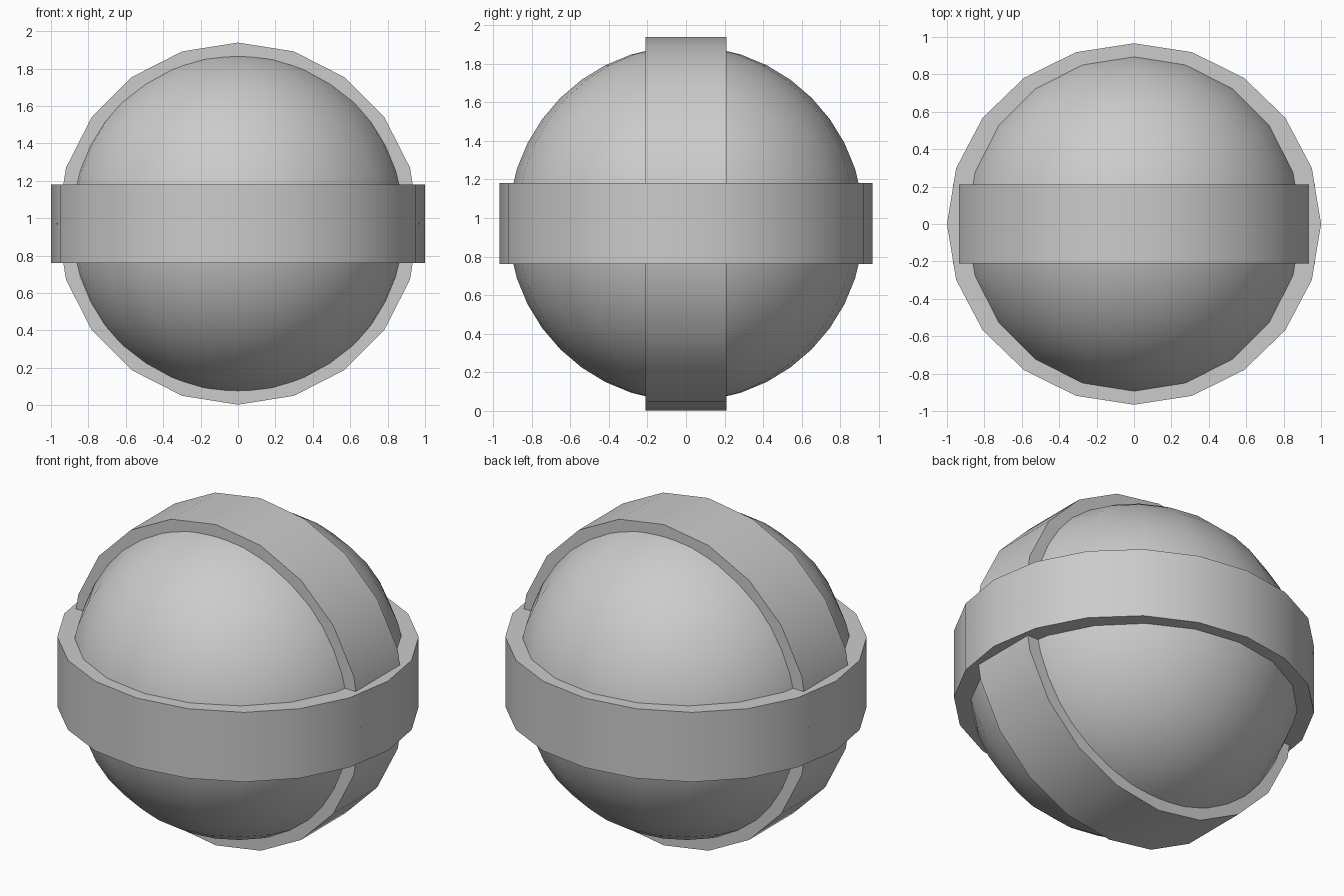
import bpy, bmesh, math
from mathutils import Matrix

if "Cube" in bpy.data.objects:
    bpy.data.objects.remove(bpy.data.objects["Cube"])

CZ = 0.971      # height of the common centre
SIDES = 20


def finish(name, bm):
    bmesh.ops.recalc_face_normals(bm, faces=bm.faces)
    mesh = bpy.data.meshes.new(name)
    bm.to_mesh(mesh)
    bm.free()
    ob = bpy.data.objects.new(name, mesh)
    bpy.context.collection.objects.link(ob)
    ob.location.z = CZ
    bpy.ops.object.select_all(action='DESELECT')
    bpy.context.view_layer.objects.active = ob
    ob.select_set(True)
    bpy.ops.object.shade_smooth_by_angle(angle=math.radians(30))
    return ob


def band(name, rx, ry, half_width, wall, rotation=None):
    """Closed square-section hoop around the local z axis."""
    bm = bmesh.new()
    loops = []
    for i in range(SIDES):
        a = 2 * math.pi * i / SIDES
        c, s = math.cos(a), math.sin(a)
        section = [(0, -half_width), (0, half_width), (wall, half_width), (wall, -half_width)]
        loops.append([bm.verts.new(((rx - d) * c, (ry - d) * s, z)) for d, z in section])
    for i in range(SIDES):
        p, q = loops[i], loops[(i + 1) % SIDES]
        for k in range(4):
            n = (k + 1) % 4
            bm.faces.new((p[k], q[k], q[n], p[n]))
    if rotation:
        bm.transform(rotation)
    return finish(name, bm)


# Inner ball
bm = bmesh.new()
bmesh.ops.create_uvsphere(bm, u_segments=SIDES, v_segments=20, radius=0.921)
finish("ball", bm)

# Hoop around the middle, slightly wider in x
band("horizontal_band", 1.0, 0.966, 0.21, 0.14)

# Hoop over the top and underneath
band("vertical_band", 0.967, 0.968, 0.21, 0.12, Matrix.Rotation(math.pi / 2, 4, 'X'))
